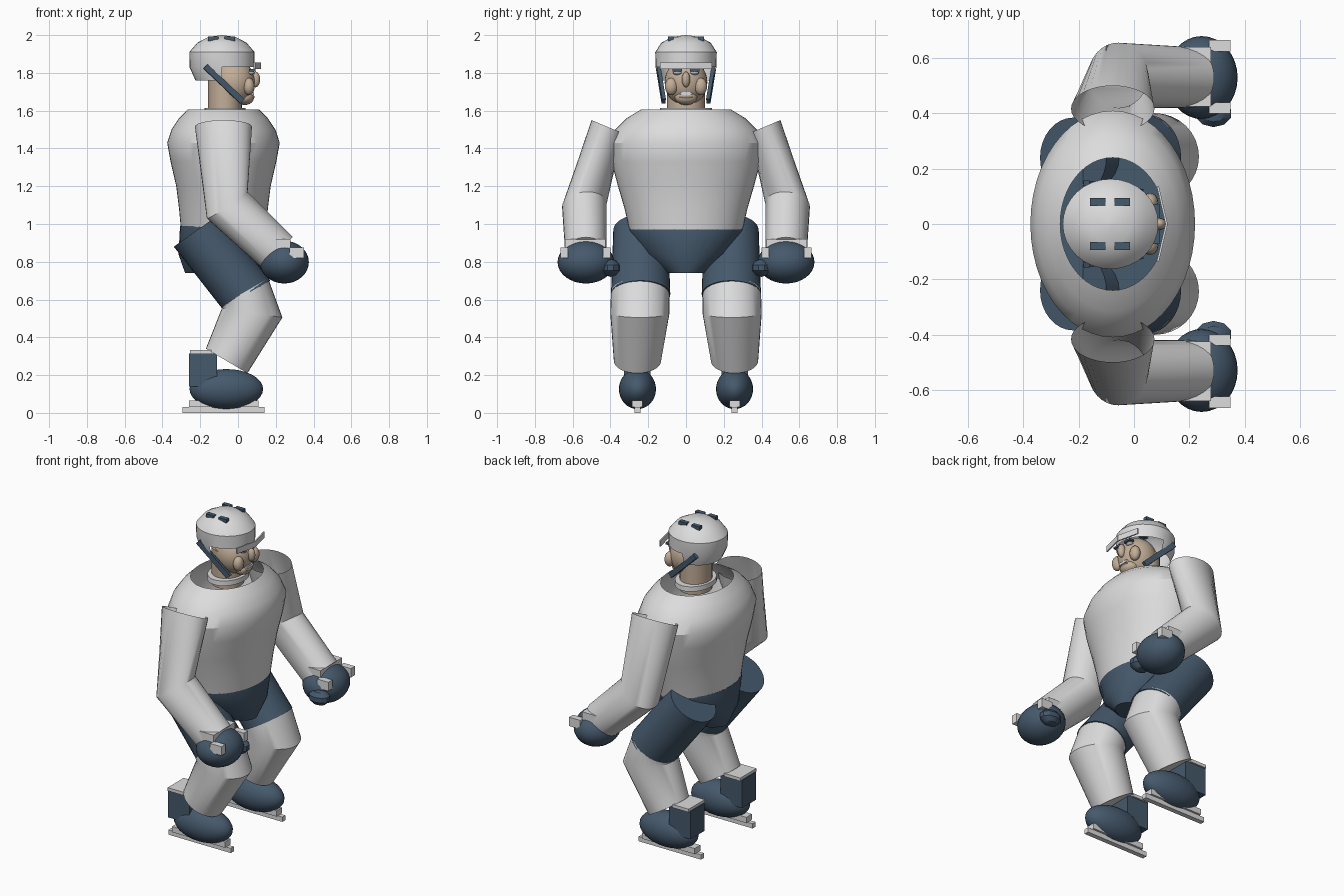
import bpy, bmesh, math
from mathutils import Vector, Matrix

if "Cube" in bpy.data.objects:
    bpy.data.objects.remove(bpy.data.objects["Cube"], do_unlink=True)


def material(name, rgb):
    m = bpy.data.materials.new(name)
    m.use_nodes = True
    m.diffuse_color = (*rgb, 1)
    m.node_tree.nodes["Principled BSDF"].inputs["Base Color"].default_value = (*rgb, 1)
    return m


WHITE = material("off_white", (0.72, 0.72, 0.72))
NAVY = material("navy", (0.06, 0.10, 0.15))
SKIN = material("skin", (0.54, 0.42, 0.31))


def finish(bm, name, mat, smooth=True):
    bmesh.ops.recalc_face_normals(bm, faces=bm.faces)
    me = bpy.data.meshes.new(name)
    bm.to_mesh(me)
    bm.free()
    me.materials.append(mat)
    for p in me.polygons:
        p.use_smooth = smooth
    if smooth:
        me.set_sharp_from_angle(angle=math.radians(32))
    ob = bpy.data.objects.new(name, me)
    bpy.context.collection.objects.link(ob)
    return ob


def loft(name, rings, mat, caps=(True, True), n=32, keep=None):
    """Skin elliptical rings given as (centre, half axis, half axis)."""
    bm = bmesh.new()
    loops = []
    for c, u, v in rings:
        c, u, v = Vector(c), Vector(u), Vector(v)
        angles = [2 * math.pi * i / n for i in range(n)]
        loops.append([bm.verts.new(c + u * math.cos(a) + v * math.sin(a)) for a in angles])
    for a, b in zip(loops, loops[1:]):
        for i in range(n):
            j = (i + 1) % n
            bm.faces.new((a[i], a[j], b[j], b[i]))
    for cap, loop in zip(caps, (loops[0], loops[-1])):
        if cap:
            bm.faces.new(loop)
    if keep:
        bad = [f for f in bm.faces if not keep(f.calc_center_median())]
        bmesh.ops.delete(bm, geom=bad, context='FACES')
    return finish(bm, name, mat)


def upright(name, cx, profile, mat, **kw):
    """Stack of horizontal ellipses: (z, x radius, y radius)."""
    return loft(name, [((cx, 0, z), (rx, 0, 0), (0, ry, 0)) for z, rx, ry in profile], mat, **kw)


def ball(name, c, r, mat, seg=32):
    bm = bmesh.new()
    bmesh.ops.create_uvsphere(bm, u_segments=seg, v_segments=seg // 2, radius=1,
                              matrix=Matrix.Translation(c) @ Matrix.Diagonal((*r, 1)))
    return finish(bm, name, mat)


def box(name, lo, hi, mat):
    lo, hi = Vector(lo), Vector(hi)
    bm = bmesh.new()
    bmesh.ops.create_cube(bm, size=1, matrix=Matrix.Translation((lo + hi) / 2)
                          @ Matrix.Diagonal((*[abs(d) for d in hi - lo], 1)))
    return finish(bm, name, mat, smooth=False)


def bar(name, a, b, width, depth, mat):
    a, b = Vector(a), Vector(b)
    d = b - a
    bm = bmesh.new()
    bmesh.ops.create_cube(bm, size=1, matrix=Matrix.Translation((a + b) / 2)
                          @ d.to_track_quat('X', 'Z').to_matrix().to_4x4()
                          @ Matrix.Diagonal((d.length, depth, width, 1)))
    return finish(bm, name, mat, smooth=False)


# Jersey and hips
upright("jersey", -0.077, [(0.97, 0.225, 0.30), (1.08, 0.235, 0.325), (1.2, 0.25, 0.36),
                           (1.33, 0.28, 0.395), (1.43, 0.298, 0.41), (1.5, 0.275, 0.375),
                           (1.56, 0.235, 0.315), (1.605, 0.19, 0.24)],
        WHITE, caps=(False, False), n=48)
upright("hip_pants", -0.08, [(0.74, 0.20, 0.11), (0.84, 0.235, 0.235), (0.97, 0.228, 0.302),
                             (0.99, 0.226, 0.30)], NAVY)
upright("collar", -0.068, [(1.585, 0.11, 0.14), (1.615, 0.108, 0.138)], WHITE)

# Head
upright("neck", -0.07, [(1.55, 0.09, 0.10), (1.78, 0.09, 0.10)], SKIN)
ball("face", (-0.025, 0, 1.75), (0.115, 0.113, 0.125), SKIN)
ball("chin", (0.035, 0, 1.67), (0.05, 0.06, 0.04), SKIN)
ball("nose", (0.092, 0, 1.765), (0.025, 0.022, 0.042), SKIN, 16)
ball("lower_lip", (0.068, 0, 1.672), (0.02, 0.04, 0.013), SKIN, 16)
box("teeth", (0.06, -0.032, 1.682), (0.086, 0.032, 1.698), WHITE)

# Helmet with the face opening removed from its lower band
upright("helmet", -0.085, [(1.76, 0.14, 0.14), (1.83, 0.172, 0.161), (1.91, 0.173, 0.163),
                           (1.96, 0.13, 0.13), (1.99, 0.072, 0.075), (2.0, 0.004, 0.004)],
        WHITE, caps=(False, True), keep=lambda p: p.z > 1.82 or p.x < -0.07)

for s, side in ((1, "left"), (-1, "right")):
    def m(x, y, z):
        return (x, s * y, z)

    # Face details, visor half, strap and helmet vents
    ball(side + "_cheek", m(0.058, 0.078, 1.728), (0.03, 0.034, 0.046), SKIN, 16)
    ball(side + "_eye", m(0.07, 0.045, 1.80), (0.018, 0.024, 0.011), WHITE, 16)
    box(side + "_brow", m(0.06, 0.02, 1.808), m(0.092, 0.072, 1.82), NAVY)
    bar(side + "_visor", m(0.118, 0, 1.838), m(0.086, 0.137, 1.838), 0.036, 0.008, WHITE)
    bar(side + "_chin_strap", m(-0.172, 0.148, 1.835), m(0.022, 0.118, 1.65), 0.032, 0.02, NAVY)
    for x, end in ((-0.131, "rear"), (-0.043, "front")):
        box(f"{side}_{end}_vent", m(x - 0.028, 0.066, 1.97), m(x + 0.028, 0.094, 1.992), NAVY)

    # Sleeve: open shoulder, elbow, wrist
    loft(side + "_sleeve", [
        (m(-0.077, 0.417, 1.515), (0.151, 0, 0), m(0, 0.083, 0.035)),
        (m(-0.057, 0.538, 1.10), (0.108, 0, 0.07), m(0, 0.118, -0.01)),
        (m(0.207, 0.53, 0.85), (0.083, 0, 0.08), m(0, 0.11, 0))],
        WHITE, caps=(False, True))

    # Glove
    ball(side + "_glove", m(0.245, 0.53, 0.798), (0.13, 0.15, 0.113), NAVY)
    ball(side + "_thumb", m(0.288, 0.40, 0.768), (0.07, 0.052, 0.048), NAVY, 10)
    box(side + "_glove_cuff", m(0.17, 0.425, 0.87), m(0.278, 0.64, 0.92), WHITE)
    for y, edge in ((0.42, "inner"), (0.645, "outer")):
        box(f"{side}_{edge}_cuff_tab", m(0.272, y - 0.02, 0.82), m(0.35, y + 0.02, 0.876), WHITE)

    # Leg: padded thigh and a bent sock from above the knee to the ankle
    loft(side + "_thigh_pants", [
        (m(-0.22, 0.24, 0.965), (0.12, 0, 0.085), m(0, 0.145, 0)),
        (m(0.0425, 0.24, 0.6275), (0.128, 0, 0.073), m(0, 0.157, 0))], NAVY)
    loft(side + "_sock", [
        (m(0.035, 0.243, 0.64), (0.125, 0, 0.072), m(0, 0.154, 0)),
        (m(0.075, 0.244, 0.53), (0.16, 0, -0.025), m(0, 0.157, 0)),
        (m(-0.06, 0.257, 0.275), (0.11, 0, -0.065), m(0, 0.125, 0))], WHITE)

    # Skate
    ball(side + "_boot", m(-0.062, 0.257, 0.126), (0.195, 0.098, 0.106), NAVY)
    box(side + "_boot_heel", m(-0.26, 0.187, 0.14), m(-0.11, 0.327, 0.315), NAVY)
    box(side + "_boot_cuff", m(-0.255, 0.177, 0.312), m(-0.14, 0.337, 0.332), WHITE)
    box(side + "_blade_holder", m(-0.26, 0.229, 0.03), m(0.108, 0.285, 0.066), WHITE)
    box(side + "_blade", m(-0.295, 0.242, 0.0), m(0.14, 0.272, 0.03), WHITE)
